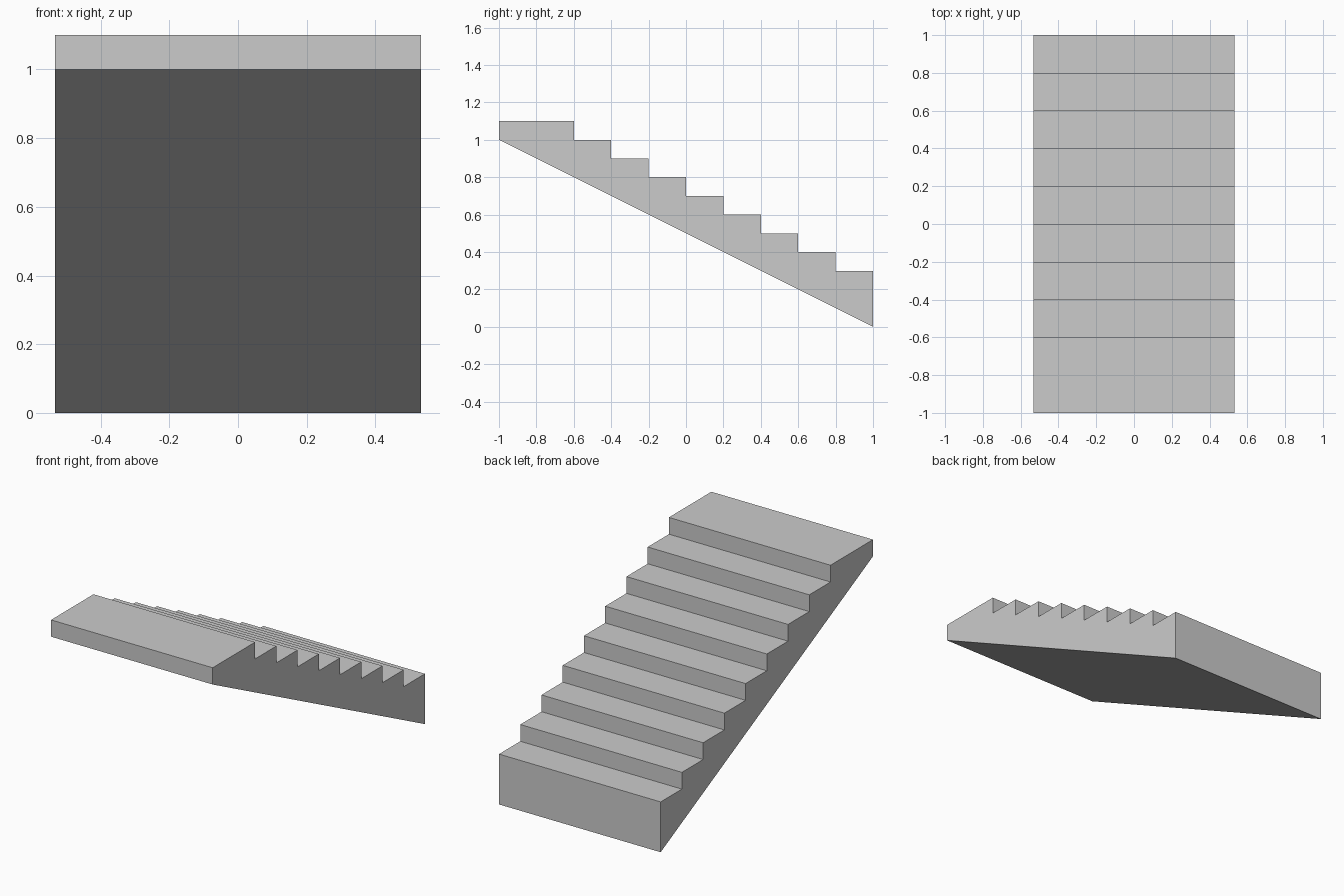
import bpy
import bmesh
from mathutils import Vector

cube = bpy.data.objects.get("Cube")
if cube:
    bpy.data.objects.remove(cube, do_unlink=True)

HALF_WIDTH = 0.533
STEPS = 8
RUN, RISE = 0.2, 0.1
LANDING_EDGE, LANDING_TOP = -0.6, 1.1

# Plain grey stone
grey = bpy.data.materials.new("plain_grey")
colour = (0.6, 0.6, 0.6, 1.0)
grey.diffuse_color = colour
grey.use_nodes = True
shader = next(n for n in grey.node_tree.nodes if n.type == "BSDF_PRINCIPLED")
shader.inputs["Base Color"].default_value = colour

# Side profile (y, z): sloped underside, landing, then descending steps
profile = [(1, 0), (-1, 1), (-1, LANDING_TOP), (LANDING_EDGE, LANDING_TOP)]
for i in range(STEPS):
    y, z = LANDING_EDGE + i * RUN, LANDING_TOP - (i + 1) * RISE
    profile += [(y, z), (y + RUN, z)]

# Extrude the profile across the width of the flight
bm = bmesh.new()
side = bm.faces.new([bm.verts.new((-HALF_WIDTH, y, z)) for y, z in profile])
extruded = bmesh.ops.extrude_face_region(bm, geom=[side], use_keep_orig=True)
moved = [v for v in extruded["geom"] if isinstance(v, bmesh.types.BMVert)]
bmesh.ops.translate(bm, verts=moved, vec=Vector((2 * HALF_WIDTH, 0, 0)))
bmesh.ops.recalc_face_normals(bm, faces=bm.faces[:])

mesh = bpy.data.meshes.new("stair_flight")
bm.to_mesh(mesh)
bm.free()
mesh.materials.append(grey)
stairs = bpy.data.objects.new("stair_flight", mesh)
bpy.context.collection.objects.link(stairs)
